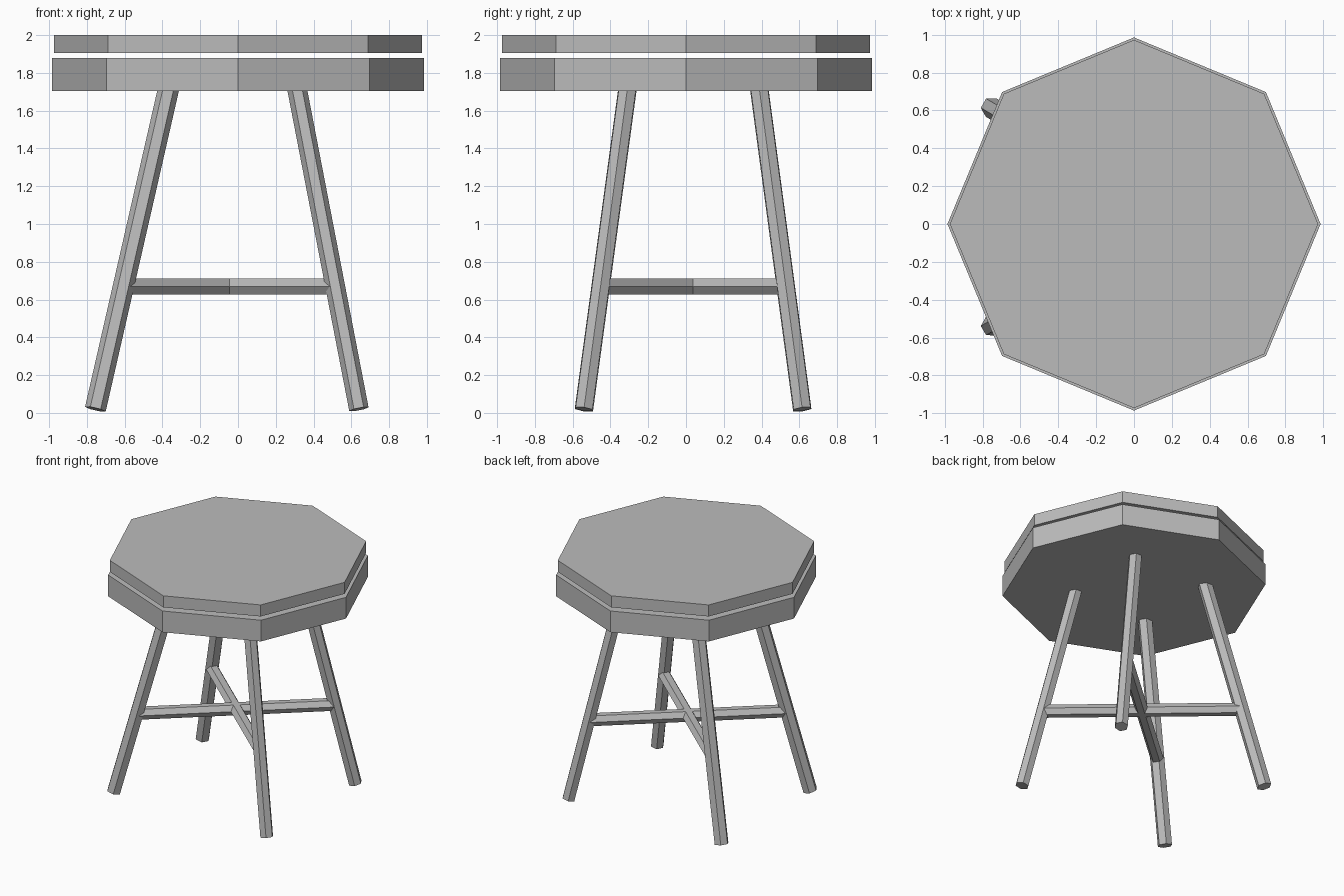
import bpy
import math
from mathutils import Vector

if "Cube" in bpy.data.objects:
    bpy.data.objects.remove(bpy.data.objects["Cube"])

grey = bpy.data.materials.new("plain_grey")
grey.use_nodes = True
colour = (0.5, 0.5, 0.5, 1)
grey.diffuse_color = colour
grey.node_tree.nodes["Principled BSDF"].inputs["Base Color"].default_value = colour


def rod(name, start, end, radius, sides=6):
    """Flat-sided prism between two points, first corner towards x."""
    start, end = Vector(start), Vector(end)
    axis = end - start
    bpy.ops.mesh.primitive_cylinder_add(vertices=sides, radius=radius, depth=axis.length)
    obj = bpy.context.object
    obj.name = name
    # Turn a corner to +x, then tilt onto the axis
    tilt = Vector((0, 0, 1)).rotation_difference(axis).to_matrix().to_4x4()
    turn = Vector((0, 1, 0)).rotation_difference(Vector((1, 0, 0))).to_matrix().to_4x4()
    obj.data.transform(tilt @ turn)
    obj.location = (start + end) / 2
    obj.data.materials.append(grey)
    return obj


# Two octagonal seat slabs with a narrow gap between them
rod("seat_base", (0, 0, 1.705), (0, 0, 1.88), 0.986, 8)
rod("seat_top", (0, 0, 1.905), (0, 0, 2.0), 0.973, 8)

# Splayed legs: foot position, top position along each axis
FOOT_Z, TOP_Z, BAR_Z = 0.02, 1.75, 0.67
x_sides = {"right": (-0.755, -0.36, 0.056), "left": (0.64, 0.306, 0.052)}
y_sides = {"front": (-0.54, -0.305, 1), "back": (0.615, 0.383, 1)}
joints = {}
for x_name, (foot_x, top_x, radius) in x_sides.items():
    for y_name, (foot_y, top_y, _) in y_sides.items():
        foot = Vector((foot_x, foot_y, FOOT_Z))
        top = Vector((top_x, top_y, TOP_Z))
        rod(f"{y_name}_{x_name}_leg", foot, top, radius)
        joints[y_name, x_name] = foot.lerp(top, (BAR_Z - FOOT_Z) / (TOP_Z - FOOT_Z))

# Crossed stretchers joining opposite legs
for x_name, other in (("right", "left"), ("left", "right")):
    start, end = joints["front", x_name], joints["back", other]
    length = (end - start).length
    bar = rod(f"{x_name}_stretcher", (0, 0, -length / 2), (0, 0, length / 2), 0.049)
    # Lay the bar level with a corner ridge along each side
    bar.rotation_euler = (math.pi / 2, 0, math.atan2(end.y - start.y, end.x - start.x) + math.pi / 2)
    bar.location = (start + end) / 2
